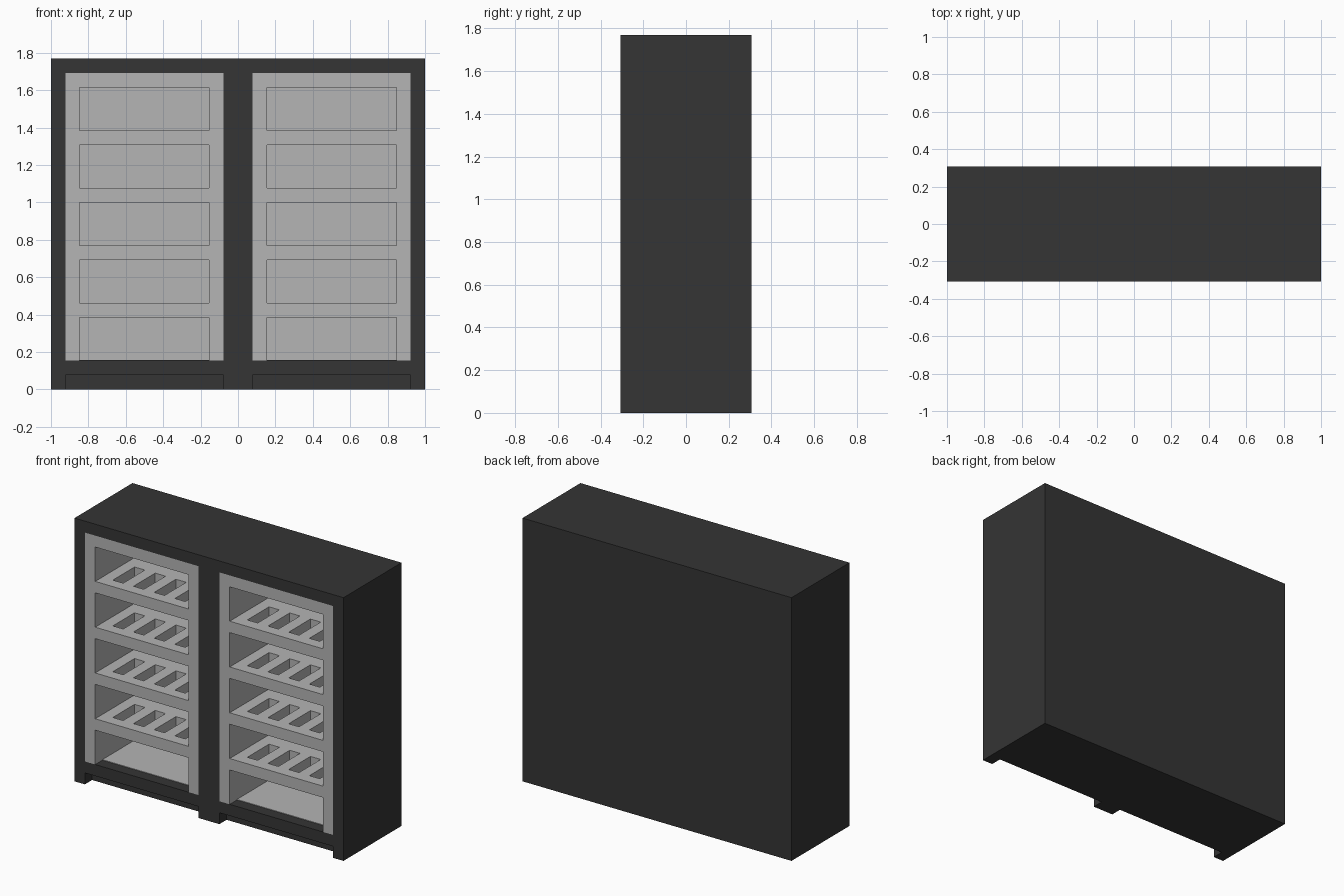
import bpy
import bmesh
from mathutils import Vector

cube = bpy.data.objects.get("Cube")
if cube:
    bpy.data.objects.remove(cube, do_unlink=True)

U = 1 / 13            # module: the cabinet is 26 x 8 x 23 modules
FRONT = -4            # front plane, in modules
E = 0.5               # overshoot of cutters past open sides


def material(name, value):
    mat = bpy.data.materials.new(name)
    mat.use_nodes = True
    colour = (value, value, value, 1)
    mat.diffuse_color = colour
    mat.node_tree.nodes["Principled BSDF"].inputs["Base Color"].default_value = colour
    return mat


charcoal = material("charcoal", 0.035)
light_grey = material("light grey", 0.46)


def boxes(name, extents, mat=None):
    """One object made of boxes, each (x0, x1, y0, y1, z0, z1) in modules."""
    bm = bmesh.new()
    for x0, x1, y0, y1, z0, z1 in extents:
        x0, x1 = sorted((x0, x1))
        verts = bmesh.ops.create_cube(bm, size=1)["verts"]
        size = Vector((x1 - x0, y1 - y0, z1 - z0)) * U
        centre = Vector((x0 + x1, y0 + y1, z0 + z1)) * U / 2
        for v in verts:
            v.co = Vector(a * b for a, b in zip(v.co, size)) + centre
    mesh = bpy.data.meshes.new(name)
    bm.to_mesh(mesh)
    bm.free()
    if mat:
        mesh.materials.append(mat)
    obj = bpy.data.objects.new(name, mesh)
    bpy.context.collection.objects.link(obj)
    return obj


def carve(obj, extents):
    """Cut a set of separate boxes out of an object."""
    cutter = boxes("cutter", extents)
    cutter.hide_render = True
    mod = obj.modifiers.new("carve", 'BOOLEAN')
    mod.operation = 'DIFFERENCE'
    mod.solver = 'EXACT'
    mod.object = cutter
    bpy.context.view_layer.update()
    graph = bpy.context.evaluated_depsgraph_get()
    result = bpy.data.meshes.new_from_object(obj.evaluated_get(graph))
    obj.modifiers.clear()
    obj.data = result
    bpy.data.objects.remove(cutter, do_unlink=True)


# Outer carcass with two cavities and two shallow toe recesses
carcass = boxes("carcass", [(-13, 13, FRONT, 4, 0, 23)], charcoal)
carve(carcass,
      [(s, s * 12, FRONT - E, 3, 2, 22) for s in (-1, 1)]
      + [(s, s * 12, FRONT - E, FRONT + 1, -E, 1) for s in (-1, 1)])

for s, side in ((1, "left"), (-1, "right")):
    # Shelf unit: five bays, the lowest open down to the carcass
    unit = boxes(side + "_shelf_unit", [(s, s * 12, FRONT, 3, 2, 22)], light_grey)
    bays = [(s * 2, s * 11, FRONT - E, 2, z, z + 3) for z in (6, 10, 14, 18)]
    bays.append((s * 2, s * 11, FRONT - E, 2, 2 - E, 5))
    carve(unit, bays)

    # Four slots through every shelf
    carve(unit, [(s * x, s * (x + 1), FRONT + 1, FRONT + 4, 3, 20)
                 for x in (3, 5, 7, 9)])

    # Thin floor of the lowest bay, set back behind the dark sill
    boxes(side + "_bay_floor", [(s * 2, s * 11, FRONT + 1, 2, 2, 2.05)], light_grey)
